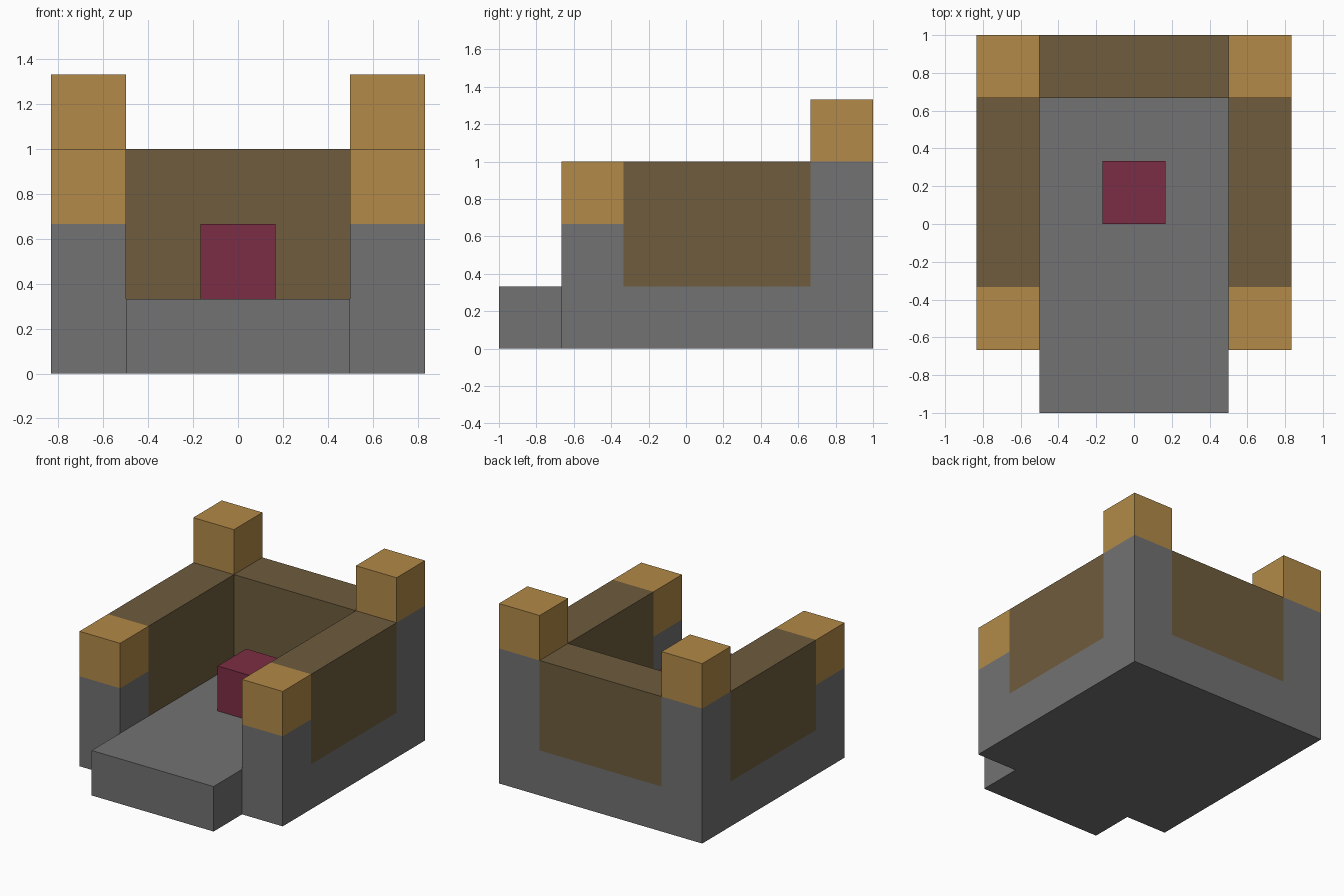
import bpy
import bmesh
from mathutils import Vector

cube = bpy.data.objects.get("Cube")
if cube:
    bpy.data.objects.remove(cube, do_unlink=True)

UNIT = 1 / 3                      # edge of one building block
ORIGIN = Vector((2.5, 3, 0))      # block coordinates of the model centre


def material(name, rgb):
    mat = bpy.data.materials.new(name)
    mat.use_nodes = True
    mat.diffuse_color = (*rgb, 1)
    mat.node_tree.nodes["Principled BSDF"].inputs["Base Color"].default_value = (*rgb, 1)
    return mat


stone = material("grey stone", (0.168, 0.168, 0.168))
gold = material("ochre", (0.445, 0.254, 0.065))
brown = material("dark brown", (0.156, 0.107, 0.047))
red = material("crimson", (0.2, 0.027, 0.058))


def block(x, y, z):
    """Set of unit cells inside the given half-open ranges."""
    return {(i, j, k) for i in range(*x) for j in range(*y) for k in range(*z)}


parts = {
    # Foundation with the protruding front step
    "foundation": (stone, block((0, 5), (1, 6), (0, 1)) | block((1, 4), (0, 1), (0, 1))),
    "back_wall": (brown, block((1, 4), (5, 6), (1, 3))),
    "seat": (red, block((2, 3), (3, 4), (1, 2))),
}

# Mirrored side walls, posts and post caps
for side, i in (("right", 0), ("left", 4)):
    x = (i, i + 1)
    parts[side + "_wall"] = (brown, block(x, (2, 5), (1, 3)))
    parts[side + "_front_post"] = (stone, block(x, (1, 2), (1, 2)))
    parts[side + "_front_cap"] = (gold, block(x, (1, 2), (2, 3)))
    parts[side + "_back_post"] = (stone, block(x, (5, 6), (1, 3)))
    parts[side + "_back_cap"] = (gold, block(x, (5, 6), (3, 4)))

occupied = set().union(*(cells for _, cells in parts.values()))


def build(name, mat, cells):
    """Make the exposed skin of a part, leaving out faces hidden by neighbours."""
    bm = bmesh.new()
    for cell in cells:
        centre = Vector(cell) + Vector((0.5, 0.5, 0.5))
        for axis in range(3):
            for sign in (-1, 1):
                n = Vector((0, 0, 0))
                n[axis] = sign
                if tuple(int(c) for c in Vector(cell) + n) in occupied:
                    continue
                u = Vector((0, 0, 0))
                u[(axis + 1) % 3] = 0.5
                v = n.cross(u)
                mid = centre + n / 2 - ORIGIN
                corners = (mid - u - v, mid + u - v, mid + u + v, mid - u + v)
                bm.faces.new([bm.verts.new(c * UNIT) for c in corners])
    bmesh.ops.remove_doubles(bm, verts=bm.verts[:], dist=0.001)
    bmesh.ops.dissolve_limit(bm, angle_limit=0.01, verts=bm.verts[:], edges=bm.edges[:])
    mesh = bpy.data.meshes.new(name)
    bm.to_mesh(mesh)
    bm.free()
    mesh.materials.append(mat)
    bpy.context.collection.objects.link(bpy.data.objects.new(name, mesh))


for name, (mat, cells) in parts.items():
    build(name, mat, cells)
